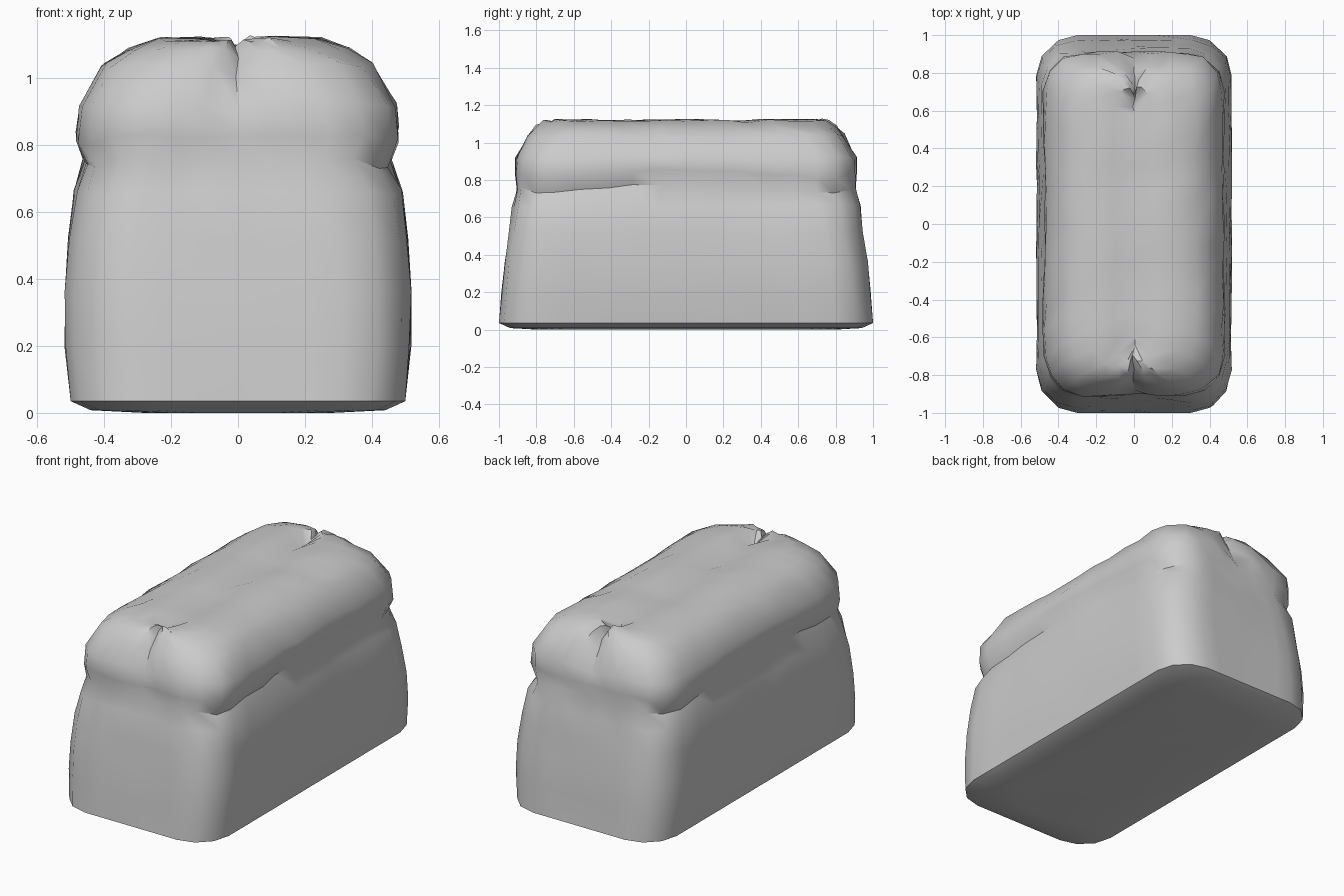
import bpy, bmesh, math, random
from mathutils import Vector

random.seed(4)

cube = bpy.data.objects.get("Cube")
if cube:
    bpy.data.objects.remove(cube)

crust = bpy.data.materials.new("plain grey crust")
crust.use_nodes = True
grey = (0.6, 0.6, 0.6, 1)
crust.diffuse_color = grey
crust.node_tree.nodes["Principled BSDF"].inputs["Base Color"].default_value = grey

# Loaf levels: half width, half length, height
LEVELS = [(0.28, 0.80, 0.0), (0.44, 0.94, 0.008), (0.50, 1.0, 0.035),
          (0.515, 0.985, 0.2), (0.515, 0.97, 0.36), (0.505, 0.945, 0.52),
          (0.485, 0.925, 0.66), (0.45, 0.90, 0.755), (0.477, 0.905, 0.83),
          (0.468, 0.905, 0.92), (0.40, 0.84, 1.04), (0.33, 0.80, 1.085),
          (0.24, 0.76, 1.115), (0.11, 0.72, 1.12), (0.0, 0.68, 1.09)]
SIDE_STEPS = 5


def rounded_ring(w, l):
    """Rounded rectangle with the same point count at every level."""
    rx, ry = min(0.2, 0.6 * w), 0.2
    quarter = [((w - rx) * t, l) for t in (0, 0.35, 0.7)]
    for k in range(4):
        a = math.radians(30 * k)
        quarter.append((w - rx + rx * math.sin(a), l - ry + ry * math.cos(a)))
    quarter += [(w, (l - ry) * (1 - i / SIDE_STEPS))
                for i in range(1, SIDE_STEPS + 1)]
    half = quarter + [(x, -y) for x, y in quarter[-2::-1]]
    return half + [(-x, y) for x, y in half[-2:0:-1]]


def shape_point(p):
    """Press in the centre crease, tear the side lip and roughen the crust."""
    x, y, z = p
    if z > 0.9 and abs(x) < 0.01 and abs(y) > 0.6:
        p.y -= math.copysign(0.03, y)
        p.z -= 0.03
    if 0.74 < z < 0.88 and abs(x) > 0.4:
        p.z += 0.025 * math.cos(y * 3.5)
    if z > 0.1:
        amount = 0.004 if z < 0.6 else 0.009
        p += Vector([random.uniform(-amount, amount) for _ in range(3)])


# Loaf: rings joined into a skin, with the top ring closing along the crease
bm = bmesh.new()
rings = [[bm.verts.new((x, y, z)) for x, y in rounded_ring(w, l)]
         for w, l, z in LEVELS]
bm.faces.new(rings[0])
for low, high in zip(rings, rings[1:]):
    for i in range(len(low)):
        bm.faces.new((low[i - 1], low[i], high[i], high[i - 1]))
bmesh.ops.remove_doubles(bm, verts=bm.verts, dist=0.003)
for v in bm.verts:
    shape_point(v.co)
bmesh.ops.recalc_face_normals(bm, faces=bm.faces)

mesh = bpy.data.meshes.new("bread_loaf")
bm.to_mesh(mesh)
bm.free()
mesh.materials.append(crust)
loaf = bpy.data.objects.new("bread_loaf", mesh)
bpy.context.collection.objects.link(loaf)
bpy.context.view_layer.objects.active = loaf
loaf.select_set(True)
bpy.ops.object.shade_smooth_by_angle(angle=math.radians(40))
